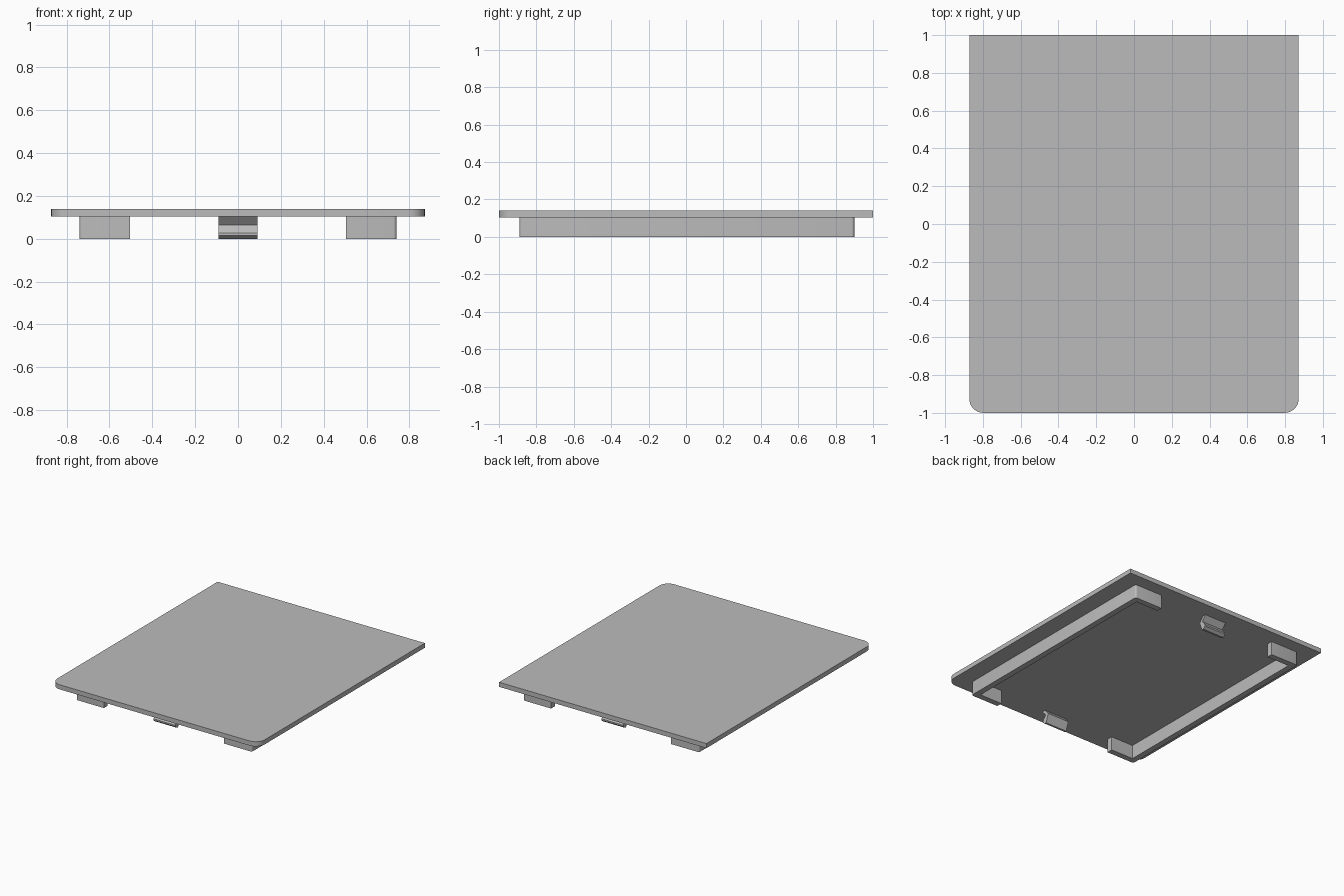
import bpy
import bmesh
from mathutils import Vector

cube = bpy.data.objects.get("Cube")
if cube:
    bpy.data.objects.remove(cube)

grey = bpy.data.materials.new("plain grey")
grey.use_nodes = True
colour = (0.5, 0.5, 0.5, 1)
grey.diffuse_color = colour
grey.node_tree.nodes["Principled BSDF"].inputs["Base Color"].default_value = colour


def prism(name, outline, sweep, rounded=(), radius=0.0, segments=6):
    """Extrude a closed outline along sweep and round the chosen corners."""
    bm = bmesh.new()
    verts = [bm.verts.new(p) for p in outline]
    face = bm.faces.new(verts)
    marked = [verts[i].co.copy() for i in rounded]
    new = bmesh.ops.extrude_face_region(bm, geom=[face], use_keep_orig=True)["geom"]
    bmesh.ops.translate(bm, vec=sweep, verts=[g for g in new if isinstance(g, bmesh.types.BMVert)])
    sweep = Vector(sweep)
    edges = [e for e in bm.edges for c in marked
             if any((v.co - c).length < 1e-5 and (e.other_vert(v).co - c - sweep).length < 1e-5
                    for v in e.verts)]
    if edges:
        bmesh.ops.bevel(bm, geom=edges, offset=radius, segments=segments, profile=0.5, affect='EDGES')
    bmesh.ops.recalc_face_normals(bm, faces=bm.faces)
    mesh = bpy.data.meshes.new(name)
    bm.to_mesh(mesh)
    bm.free()
    mesh.materials.append(grey)
    obj = bpy.data.objects.new(name, mesh)
    bpy.context.collection.objects.link(obj)
    bpy.ops.object.select_all(action='DESELECT')
    obj.select_set(True)
    bpy.context.view_layer.objects.active = obj
    bpy.ops.object.shade_smooth_by_angle()
    return obj


UNDER, TOP = 0.105, 0.14

# Cover plate, with the two front corners rounded
W = 0.872
prism("cover_plate", [(-W, -1, UNDER), (W, -1, UNDER), (W, 1, UNDER), (-W, 1, UNDER)],
      (0, 0, TOP - UNDER), rounded=(0, 1), radius=0.075, segments=8)

# Side rails, each with a short return at both ends
OUT, END, FRONT, BACK, T = 0.74, 0.505, -0.89, 0.9, 0.045
for side, label in ((1, "left"), (-1, "right")):
    outline = [(END, FRONT), (OUT, FRONT), (OUT, BACK), (END, BACK),
               (END, BACK - T), (OUT - T, BACK - T), (OUT - T, FRONT + T), (END, FRONT + T)]
    prism(label + "_rail", [(side * x, y, 0) for x, y in outline],
          (0, 0, UNDER), rounded=(1, 2), radius=0.015, segments=4)

# Bent snap clips at the middle of the front and back edges
CLIP = 0.092
clip_profile = [(0.89, UNDER), (0.855, 0.065), (0.885, 0.027), (0.885, 0.016),
                (0.865, 0), (0.85, 0), (0.825, 0.065), (0.86, UNDER)]
for side, label in ((-1, "front"), (1, "back")):
    prism(label + "_clip", [(-CLIP, side * y, z) for y, z in clip_profile], (2 * CLIP, 0, 0))
